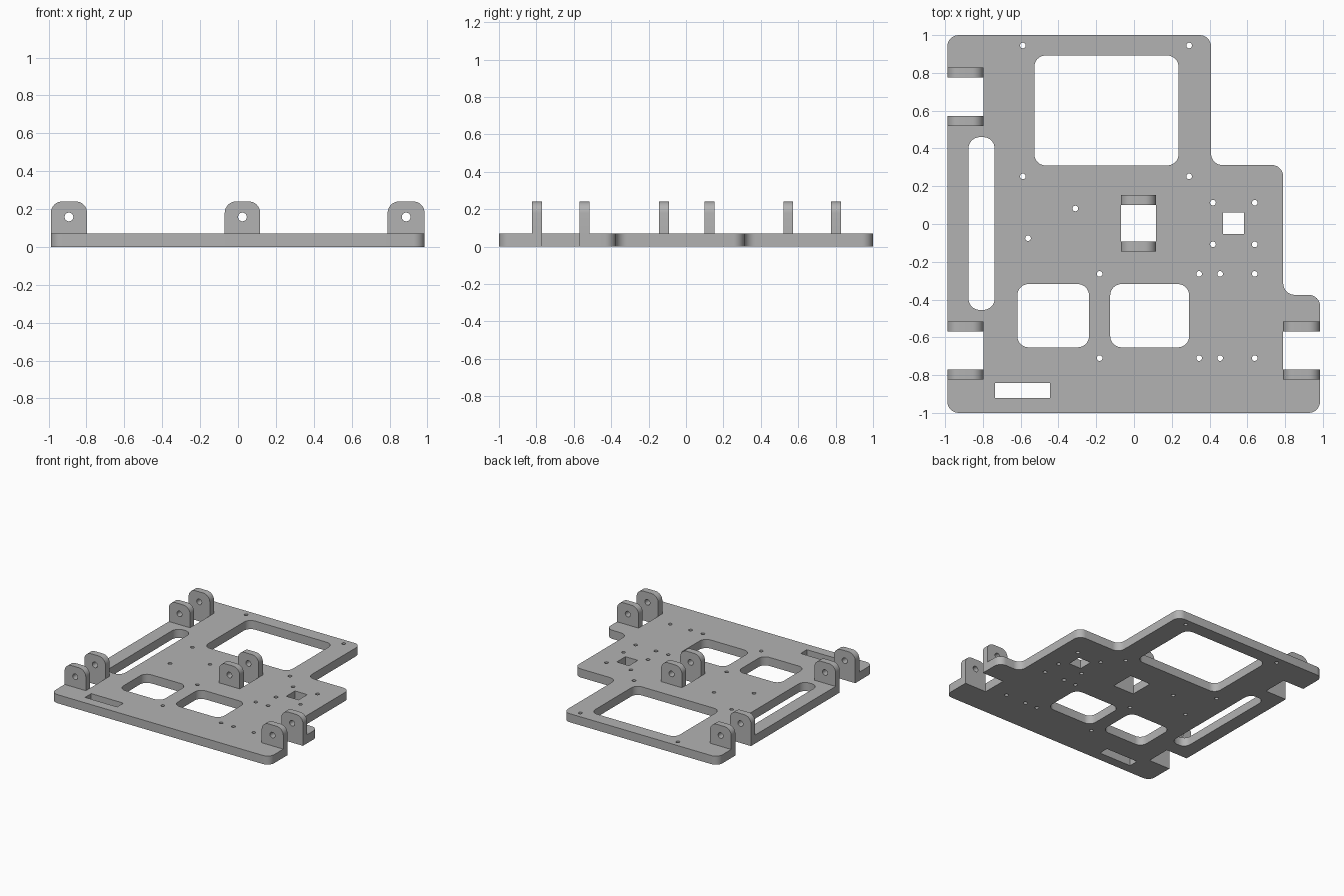
import bpy, bmesh, math
from mathutils import Vector, Matrix

cube = bpy.data.objects.get("Cube")
if cube:
    bpy.data.objects.remove(cube, do_unlink=True)

grey = bpy.data.materials.new("plain grey")
grey.use_nodes = True
colour = (0.45, 0.45, 0.45, 1)
grey.diffuse_color = colour
grey.node_tree.nodes["Principled BSDF"].inputs["Base Color"].default_value = colour

THICK, LUG_TOP, LUG_DEEP, R = 0.07, 0.24, 0.053, 0.06


def rounded(corners, steps=8):
    """Loop of points; each corner is (x, y, radius), always a right angle."""
    pts = []
    for i, (x, y, r) in enumerate(corners):
        p = Vector((x, y))
        if r == 0:
            pts.append(p)
            continue
        a = (Vector(corners[i - 1][:2]) - p).normalized() * r
        b = (Vector(corners[(i + 1) % len(corners)][:2]) - p).normalized() * r
        for k in range(steps + 1):
            t = k / steps * math.pi / 2
            pts.append(p + a * (1 - math.sin(t)) + b * (1 - math.cos(t)))
    return pts


def window(x0, x1, y0, y1, r=0.0):
    return rounded([(x0, y0, r), (x1, y0, r), (x1, y1, r), (x0, y1, r)])


def circle(x, y, r, n=20):
    return [Vector((x + r * math.cos(k * math.tau / n), y + r * math.sin(k * math.tau / n)))
            for k in range(n)]


def slab(name, loops, depth, matrix):
    """Solid with through holes: first loop is the outline, the rest are holes."""
    curve = bpy.data.curves.new(name, 'CURVE')
    curve.dimensions = '2D'
    curve.fill_mode = 'BOTH'
    curve.extrude = depth / 2
    for loop in loops:
        s = curve.splines.new('POLY')
        s.points.add(len(loop) - 1)
        for point, co in zip(s.points, loop):
            point.co = (co.x, co.y, 0, 1)
        s.use_cyclic_u = True
    temp = bpy.data.objects.new(name + " outline", curve)
    bpy.context.collection.objects.link(temp)
    bpy.context.view_layer.update()
    mesh = bpy.data.meshes.new_from_object(
        temp.evaluated_get(bpy.context.evaluated_depsgraph_get()))
    bpy.data.objects.remove(temp, do_unlink=True)
    bpy.data.curves.remove(curve)
    bm = bmesh.new()
    bm.from_mesh(mesh)
    bmesh.ops.remove_doubles(bm, verts=bm.verts, dist=0.0001)
    bmesh.ops.transform(bm, matrix=matrix, verts=bm.verts)
    bmesh.ops.recalc_face_normals(bm, faces=bm.faces)
    bm.to_mesh(mesh)
    bm.free()
    mesh.name = name
    mesh.materials.clear()
    mesh.materials.append(grey)
    obj = bpy.data.objects.new(name, mesh)
    bpy.context.collection.objects.link(obj)
    bpy.ops.object.select_all(action='DESELECT')
    obj.select_set(True)
    bpy.context.view_layer.objects.active = obj
    bpy.ops.object.shade_smooth_by_angle(angle=math.radians(30))
    return obj


# Stepped plate outline with three edge notches
L, RT, NL, NR = -0.988, 0.985, -0.797, 0.79
outline = rounded([
    (L, -1, R), (RT, -1, R),
    (RT, -0.77, 0), (NR, -0.77, 0), (NR, -0.57, 0), (RT, -0.57, 0),
    (RT, -0.375, R), (NR, -0.375, R), (NR, 0.312, R), (0.408, 0.312, R),
    (0.408, 1, R), (L, 1, R),
    (L, 0.775, 0), (NL, 0.775, 0), (NL, 0.573, 0), (L, 0.573, 0),
    (L, -0.57, 0), (NL, -0.57, 0), (NL, -0.77, 0), (L, -0.77, 0)])

# Large openings
openings = [
    window(-0.528, 0.236, 0.31, 0.892, R),
    window(-0.876, -0.738, -0.455, 0.46, R),
    window(-0.618, -0.238, -0.653, -0.318, R),
    window(-0.126, 0.292, -0.653, -0.318, R),
    window(-0.735, -0.445, -0.922, -0.842),
    window(0.472, 0.583, -0.053, 0.06),
    window(-0.07, 0.117, -0.092, 0.1)]

# Screw holes: rectangular groups plus two singles
groups = [((-0.588, 0.292), (0.252, 0.945)),
          ((0.418, 0.639), (-0.108, 0.113)),
          ((-0.182, 0.345, 0.456, 0.639), (-0.71, -0.264)),
          ((-0.31,), (0.082,)), ((-0.561,), (-0.075,))]
holes = [circle(x, y, 0.015) for xs, ys in groups for x in xs for y in ys]

slab("base_plate", [outline] + openings + holes, THICK,
     Matrix.Translation((0, 0, THICK / 2)))


# Upright lugs in pairs, one on each side of a notch
def lug_pair(name, x0, x1, y0, y1):
    profile = rounded([(x0, THICK, 0), (x1, THICK, 0), (x1, LUG_TOP, R), (x0, LUG_TOP, R)])
    pin = circle((x0 + x1) / 2, 0.158, 0.023, 24)
    for side, y in (("front", y0 - LUG_DEEP / 2), ("back", y1 + LUG_DEEP / 2)):
        slab(f"{name}_{side}_lug", [profile, pin], LUG_DEEP,
             Matrix.Translation((0, y, 0)) @ Matrix.Rotation(math.pi / 2, 4, 'X'))


lug_pair("back_right", L, NL, 0.573, 0.775)
lug_pair("front_right", L, NL, -0.77, -0.57)
lug_pair("front_left", NR, RT, -0.77, -0.57)
lug_pair("centre", -0.07, 0.117, -0.092, 0.1)
